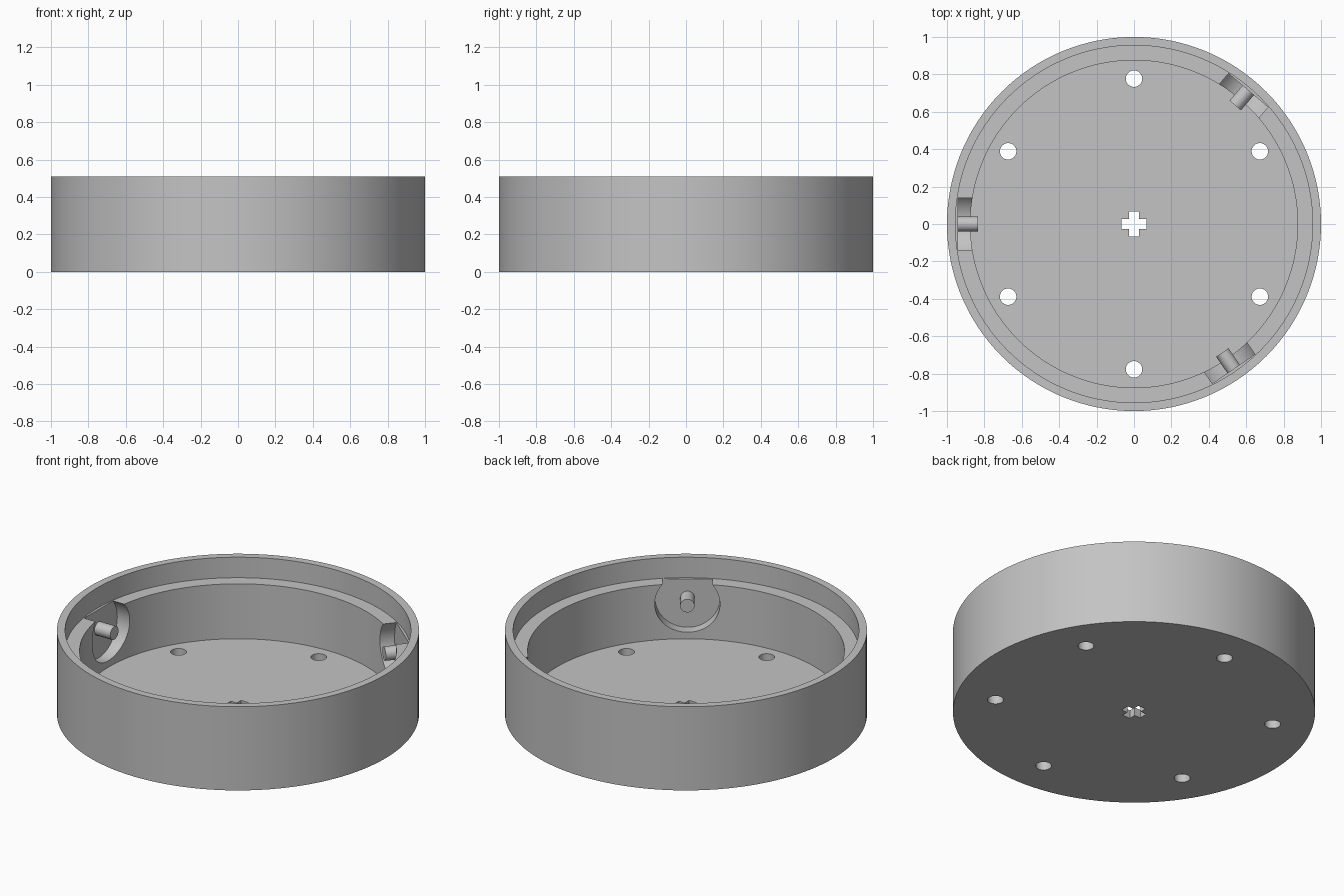
import bpy, bmesh
from math import cos, sin, pi, radians
from mathutils import Matrix, Vector

cube = bpy.data.objects.get("Cube")
if cube:
    bpy.data.objects.remove(cube, do_unlink=True)

# Single grey plastic
grey = bpy.data.materials.new("plain grey")
grey.use_nodes = True
COLOR = (0.55, 0.55, 0.55, 1)
grey.diffuse_color = COLOR
grey.node_tree.nodes["Principled BSDF"].inputs["Base Color"].default_value = COLOR

HEIGHT, LEDGE, FLOOR = 0.51, 0.385, 0.05
POCKET_Z = 0.27


def make_object(name, bm):
    bmesh.ops.recalc_face_normals(bm, faces=bm.faces)
    mesh = bpy.data.meshes.new(name)
    bm.to_mesh(mesh)
    bm.free()
    mesh.materials.append(grey)
    obj = bpy.data.objects.new(name, mesh)
    bpy.context.collection.objects.link(obj)
    return obj


def cylinder(name, radius, depth, matrix, segments=48):
    bm = bmesh.new()
    bmesh.ops.create_cone(bm, cap_ends=True, segments=segments, radius1=radius,
                          radius2=radius, depth=depth, matrix=matrix)
    return make_object(name, bm)


def radial(angle, r_start, r_end):
    """Matrix laying a cylinder along a radius, at pocket height."""
    mid = (r_start + r_end) / 2
    return (Matrix.Rotation(angle, 4, 'Z')
            @ Matrix.Translation((mid, 0, POCKET_Z))
            @ Matrix.Rotation(pi / 2, 4, 'Y'))


def activate(obj):
    bpy.ops.object.select_all(action='DESELECT')
    obj.select_set(True)
    bpy.context.view_layer.objects.active = obj


def cut(obj, cutter):
    activate(obj)
    mod = obj.modifiers.new("cut", 'BOOLEAN')
    mod.operation = 'DIFFERENCE'
    mod.solver = 'EXACT'
    mod.object = cutter
    bpy.ops.object.modifier_apply(modifier=mod.name)
    bpy.data.objects.remove(cutter, do_unlink=True)


def smooth(obj):
    activate(obj)
    bpy.ops.object.shade_smooth_by_angle(angle=radians(30))


# Round tray with a stepped rim, turned from a closed profile
profile = [(1, 0), (1, HEIGHT), (0.955, HEIGHT), (0.955, LEDGE),
           (0.875, LEDGE), (0.875, FLOOR)]
SEG = 128
bm = bmesh.new()
rings = [[bm.verts.new((r * cos(2 * pi * i / SEG), r * sin(2 * pi * i / SEG), z))
          for i in range(SEG)] for r, z in profile]
for a, b in zip(rings, rings[1:]):
    for i in range(SEG):
        j = (i + 1) % SEG
        bm.faces.new((a[i], a[j], b[j], b[i]))
bm.faces.new(rings[0])
bm.faces.new(rings[-1])
tray = make_object("tray", bm)

# Six screw holes in the floor
for k in range(6):
    a = radians(30 + 60 * k)
    place = Matrix.Translation((0.777 * cos(a), 0.777 * sin(a), 0))
    cut(tray, cylinder("hole_cutter", 0.044, 0.3, place, 32))

# Cross-shaped hole in the centre
bm = bmesh.new()
arm, half = 0.067, 0.026
corners = []
for k in range(4):
    turn = Matrix.Rotation(k * pi / 2, 3, 'Z')
    for p in ((half, half), (arm, half), (arm, -half)):
        corners.append(turn @ Vector((p[0], -p[1], -0.1)))
base = bm.faces.new([bm.verts.new(c) for c in corners])
top = bmesh.ops.extrude_face_region(bm, geom=[base])["geom"]
bmesh.ops.translate(bm, vec=(0, 0, 0.3),
                    verts=[v for v in top if isinstance(v, bmesh.types.BMVert)])
cut(tray, make_object("cross_cutter", bm))

# Three round wall pockets, each with a peg pointing inward
for side, degrees in (("right", 180), ("back_left", 49.5), ("front_left", -55.5)):
    a = radians(degrees)
    cut(tray, cylinder("pocket_cutter", 0.18, 0.24, radial(a, 0.70, 0.94), 64))
    peg = cylinder("peg_" + side, 0.04, 0.11, radial(a, 0.832, 0.945), 32)
    smooth(peg)

smooth(tray)
